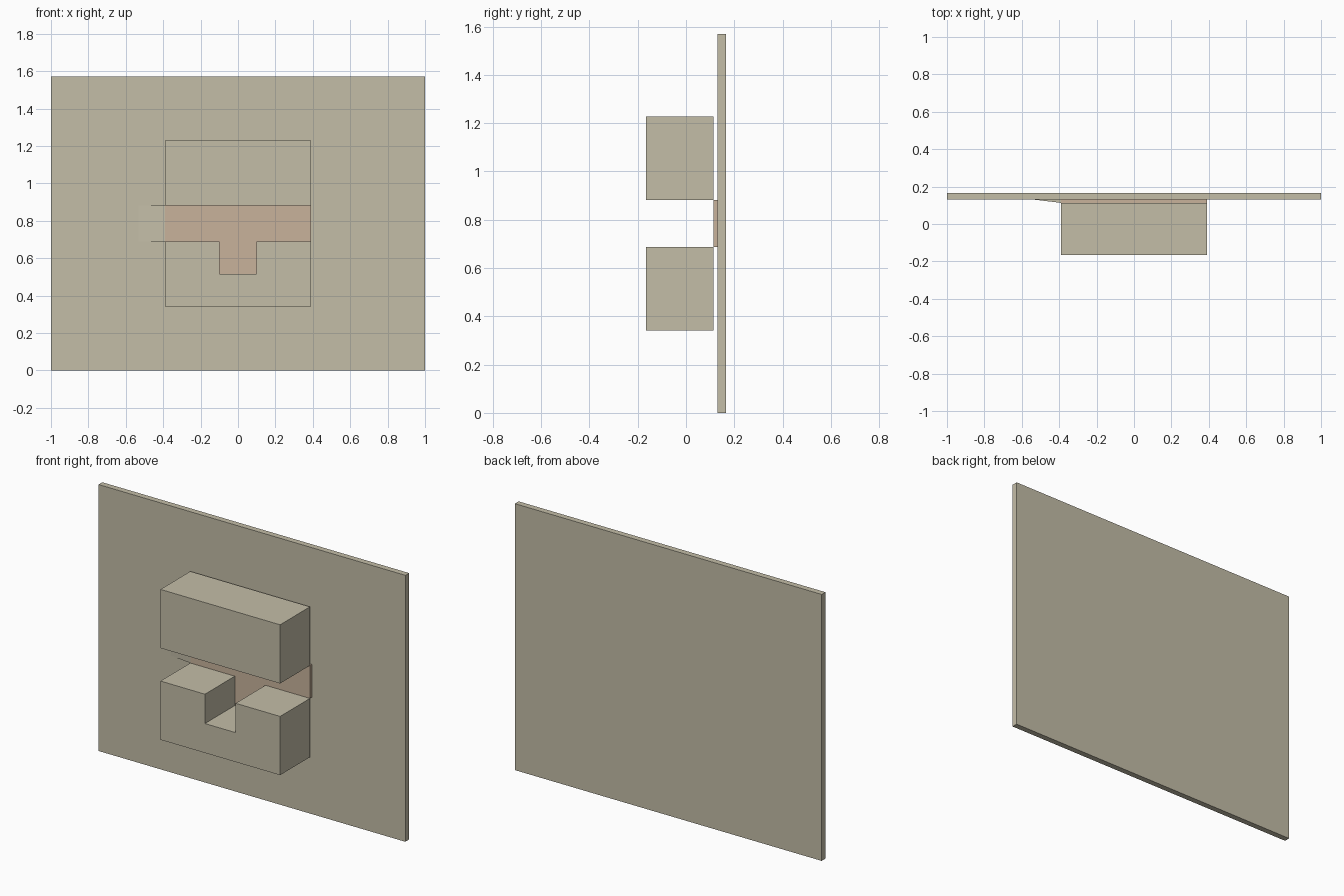
import bpy

if "Cube" in bpy.data.objects:
    bpy.data.objects.remove(bpy.data.objects["Cube"])

def material(name, rgb):
    m = bpy.data.materials.new(name)
    m.diffuse_color = (*rgb, 1)
    m.use_nodes = True
    m.node_tree.nodes["Principled BSDF"].inputs["Base Color"].default_value = m.diffuse_color
    return m

stone = material("khaki", (0.55, 0.51, 0.39))
tan = material("tan", (0.58, 0.45, 0.33))

def make(name, verts, faces, mat):
    me = bpy.data.meshes.new(name)
    me.from_pydata(verts, [], faces)
    me.materials.append(mat)
    ob = bpy.data.objects.new(name, me)
    bpy.context.collection.objects.link(ob)
    return ob

def prism(name, profile, plane, a, b, mat):
    """Extrude a counter-clockwise profile: 'xz' along y, or 'xy' along z."""
    if plane == 'xz':
        verts = [(p, t, q) for t in (a, b) for p, q in profile]
    else:
        verts = [(p, q, t) for t in (b, a) for p, q in profile]
    n = len(profile)
    faces = [list(range(n)), list(range(2 * n - 1, n - 1, -1))]
    faces += [[i, i + n, (i + 1) % n + n, (i + 1) % n] for i in range(n)]
    return make(name, verts, faces, mat)

def rect(x0, x1, z0, z1):
    return [(x0, z0), (x1, z0), (x1, z1), (x0, z1)]

W, N = 0.39, 0.10                 # half widths of blocks and notch
FRONT, BACK, WALL = -0.165, 0.113, 0.13
Z0, ZN, Z1, Z2, Z3 = 0.342, 0.515, 0.688, 0.882, 1.228

# Wall panel
prism("back_panel", rect(-1, 1, 0, 1.57), 'xz', WALL, 0.165, stone)

# Blocks standing just off the panel
prism("upper_block", rect(-W, W, Z2, Z3), 'xz', FRONT, BACK, stone)
prism("lower_block", [(-W, Z0), (W, Z0), (W, Z1), (N, Z1), (N, ZN),
                      (-N, ZN), (-N, Z1), (-W, Z1)], 'xz', FRONT, BACK, stone)

# Slot floor between the blocks, and the thin sheet closing the notch
prism("slot_strip", rect(-W, W, Z1, Z2), 'xz', BACK, WALL + 0.004, tan)
make("notch_back", [(x, BACK, z) for x, z in rect(-N, N, ZN, Z1)],
     [(0, 1, 2, 3)], tan)

# Ramp leading into the slot from the left, sinking into the panel
prism("entry_ramp", [(-0.565, WALL + 0.004), (-W, BACK), (-W, WALL + 0.004)],
      'xy', Z1, Z2, stone)
